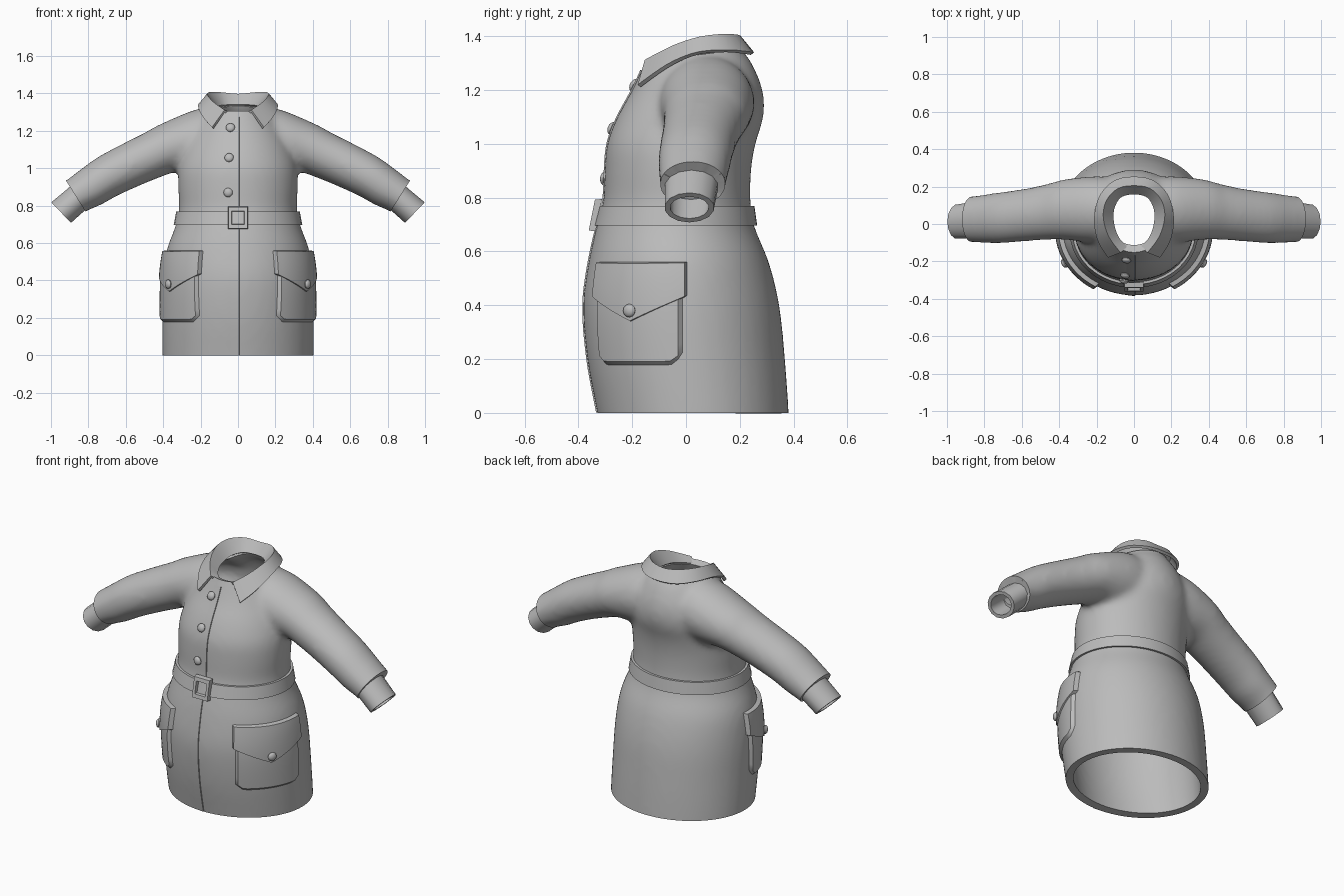
import bpy, bmesh, math
from mathutils import Vector
from mathutils.bvhtree import BVHTree

if "Cube" in bpy.data.objects:
    bpy.data.objects.remove(bpy.data.objects["Cube"])

cloth = bpy.data.materials.new("grey_cloth")
cloth.diffuse_color = (0.5, 0.5, 0.5, 1)
cloth.use_nodes = True
cloth.node_tree.nodes["Principled BSDF"].inputs["Base Color"].default_value = cloth.diffuse_color


def finish(name, bm, angle=35, thickness=0, offset=-1):
    bmesh.ops.recalc_face_normals(bm, faces=bm.faces)
    me = bpy.data.meshes.new(name)
    bm.to_mesh(me)
    bm.free()
    ob = bpy.data.objects.new(name, me)
    bpy.context.collection.objects.link(ob)
    me.materials.append(cloth)
    bpy.ops.object.select_all(action='DESELECT')
    ob.select_set(True)
    bpy.context.view_layer.objects.active = ob
    if thickness:
        m = ob.modifiers.new("thickness", 'SOLIDIFY')
        m.thickness, m.offset = thickness, offset
        bpy.ops.object.modifier_apply(modifier=m.name)
    bpy.ops.object.shade_smooth_by_angle(angle=math.radians(angle))
    return ob


def spline(rows, k=4):
    """Catmull-Rom interpolation between rows of numbers."""
    out = []
    for i in range(len(rows) - 1):
        p = [rows[max(i - 1, 0)], rows[i], rows[i + 1], rows[min(i + 2, len(rows) - 1)]]
        for t in (j / k for j in range(k)):
            out.append(tuple(b + .5 * t * (c - a + t * (2 * a - 5 * b + 4 * c - d + t * (3 * (b - c) + d - a)))
                             for a, b, c, d in zip(*p)))
    return out + [tuple(rows[-1])]


def loft(bm, rows, closed=True, caps=False, wrap=False):
    """Skin rows of points; closed joins each row's ends, wrap joins last row to first."""
    vs = [[bm.verts.new(p) for p in r] for r in rows]
    n = len(rows[0])
    pairs = list(zip(vs, vs[1:])) + ([(vs[-1], vs[0])] if wrap else [])
    for a, b in pairs:
        for i in range(n if closed else n - 1):
            j = (i + 1) % n
            bm.faces.new((a[i], a[j], b[j], b[i]))
    if caps:
        bm.faces.new(vs[0])
        bm.faces.new(vs[-1])


def ring(tx, tz, bx, bz, y0, y1, side=1, n=32, shrink=0.0):
    """Elliptical sleeve section between a top and a bottom point."""
    top, bot = Vector((tx, tz)), Vector((bx, bz))
    c, h = (top + bot) / 2, (top - bot) / 2
    h *= 1 - shrink / h.length
    cy, ry = (y0 + y1) / 2, (y1 - y0) / 2 - shrink
    pts = []
    for i in range(n):
        a = 2 * math.pi * i / n
        p = c + h * math.cos(a)
        pts.append((side * p.x, cy + ry * math.sin(a), p.y))
    return pts


# Coat body: torso and sleeves fused, then opened at hem, neck and wrists
torso = [(-.1, .40, -.31, .385), (0, .405, -.33, .382), (.2, .406, -.367, .368),
         (.4, .402, -.382, .347), (.56, .382, -.362, .308), (.69, .335, -.333, .255),
         (.78, .316, -.308, .24), (.9, .32, -.302, .242), (1.0, .318, -.293, .258),
         (1.1, .295, -.255, .288), (1.2, .25, -.2, .285), (1.3, .19, -.155, .245),
         (1.36, .145, -.135, .205), (1.46, .135, -.125, .195)]
arm = [(0, 1.29, 0, 1.0, -.08, .24), (.18, 1.325, .22, .98, -.1, .255),
       (.40, 1.243, .33, .98, -.085, .24), (.5, 1.19, .42, .95, -.085, .215),
       (.62, 1.13, .53, .905, -.092, .19), (.75, 1.06, .65, .85, -.103, .172),
       (.84, .995, .73, .805, -.103, .16), (.92, .935, .815, .768, -.098, .148),
       (1.0, .88, .9, .708, -.098, .145)]
bm = bmesh.new()
loft(bm, [[(w * math.cos(a), (f + b) / 2 + (b - f) / 2 * math.sin(a), z)
           for a in (2 * math.pi * i / 48 for i in range(48))] for z, w, f, b in spline(torso)], caps=True)
for s in (-1, 1):
    loft(bm, [ring(*r, side=s) for r in spline(arm)], caps=True)
shell = finish("coat_body_source", bm)
m = shell.modifiers.new("fuse", 'REMESH')
m.mode, m.voxel_size = 'VOXEL', 0.018
m = shell.modifiers.new("soften", 'SMOOTH')
m.factor, m.iterations = 0.5, 10
bm = bmesh.new()
bm.from_object(shell, bpy.context.evaluated_depsgraph_get())
bpy.data.objects.remove(shell)


def cut(co, no, keep):
    faces = [f for f in bm.faces if keep(f.calc_center_median())]
    edges = {e for f in faces for e in f.edges}
    verts = {v for f in faces for v in f.verts}
    bmesh.ops.bisect_plane(bm, geom=list(verts) + list(edges) + faces, plane_co=co,
                           plane_no=no, clear_outer=True)


cut((0, 0, 0), (0, 0, -1), lambda c: c.z < .2)
cut((0, 0, 1.325), (0, -.13, 1), lambda c: abs(c.x) < .25 and c.z > 1.1)
for s in (-1, 1):
    cut((s * .868, 0, .852), (s * .167, 0, -.105), lambda c: c.x * s > .6)
tree = BVHTree.FromBMesh(bm)
finish("coat_body", bm, 50, thickness=.042)


def hug(phi, z, off):
    """Point on the coat at angle phi and height z, pushed outward by off."""
    d = Vector((math.cos(phi), math.sin(phi), 0))
    hit = tree.ray_cast(Vector((0, 0, z)) + d * .6, -d)[0]
    return hit + d * off


def front(x, z, off):
    """Point and normal on the coat front, pushed outward by off."""
    hit, no = tree.ray_cast(Vector((x, -2, z)), Vector((0, 1, 0)))[:2]
    no = no if no.y < 0 else -no
    return hit + no * off, no


# Cuffs
for s, side in ((-1, "left"), (1, "right")):
    a = (.87, .925, .785, .805, -.08, .125)
    b = (.998, .818, .893, .708, -.08, .105)
    bm = bmesh.new()
    loft(bm, [ring(*a, side=s, n=14), ring(*b, side=s, n=14),
              ring(*b, side=s, n=14, shrink=.02), ring(*a, side=s, n=14, shrink=.02)], wrap=True)
    finish(side + "_cuff", bm)

# Belt
bm = bmesh.new()
loft(bm, [[hug(2 * math.pi * i / 48, z, o) for i in range(48)]
          for z, o in ((.697, -.01), (.697, .012), (.768, .014), (.768, -.01))], wrap=True)
finish("belt", bm)

# Buckle: tilted square frame
y0 = front(0, .735, .016)[0].y


def square(w, h, y):
    return [(sx * w, y + .2 * sz * h, .735 + sz * h)
            for sx, sz in ((-1, -1), (1, -1), (1, 1), (-1, 1))]


bm = bmesh.new()
loft(bm, [square(.053, .06, y0 + .01), square(.05, .057, y0 - .016),
          square(.034, .036, y0 - .016), square(.031, .033, y0 + .01)], wrap=True)
finish("buckle", bm, 20)

# Front placket edge
bm = bmesh.new()
rows = []
for i in range(64):
    z = .002 + 1.27 * i / 63
    rows.append([front(x, z, o)[0] for x, o in ((-.06, -.003), (-.03, .002), (.006, .005), (.009, -.006))])
loft(bm, rows, closed=False)
finish("front_placket", bm)


# Buttons
def button(name, co, no):
    bm = bmesh.new()
    bmesh.ops.create_uvsphere(bm, u_segments=12, v_segments=8, radius=.025)
    bmesh.ops.scale(bm, vec=(1, 1, .6), verts=bm.verts)
    ob = finish(name, bm)
    ob.location = co
    ob.rotation_euler = no.to_track_quat('Z', 'Y').to_euler()


for k, (x, z) in enumerate(((-.04, 1.215), (-.047, 1.055), (-.052, .87))):
    button("front_button_%d" % (k + 1), *front(x, z, .006))


# Patch pockets with pointed flaps
MID = math.radians(-29.5)


def patch(name, s, half, lo, hi, thick, bevel):
    def steps(n):
        return [0, bevel] + [bevel + (1 - 2 * bevel) * i / n for i in range(1, n)] + [1 - bevel, 1]
    us, vs = steps(14), steps(8)
    rows = []
    for v in vs:
        row = []
        for u in us:
            x = (2 * u - 1) * half
            a, b = lo(abs(x)), hi(abs(x))
            edge = u in (0, 1) or v in (0, 1)
            p = hug(MID + x / .39, a + (b - a) * v, -.008 if edge else thick)
            row.append((s * p.x, p.y, p.z))
        rows.append(row)
    bm = bmesh.new()
    loft(bm, rows, closed=False)
    finish(name, bm, 30)


for s, side in ((-1, "left"), (1, "right")):
    patch(side + "_pocket", s, .196, lambda x: .17 + max(0, x - .145) * .8, lambda x: .53, .016, .06)
    patch(side + "_pocket_flap", s, .208, lambda x: .335 + x * .48, lambda x: .562, .024, .03)
    p = hug(MID, .38, .028)
    button(side + "_pocket_button", (s * p.x, p.y, p.z),
           Vector((s * math.cos(MID), math.sin(MID), 0)))

# Collar: stand, fold and pointed leaf, mirrored about the centre back
stand = [(0, .165, 1.335), (.07, .15, 1.335), (.106, .1, 1.33), (.116, .04, 1.32),
         (.105, -.03, 1.31), (.078, -.085, 1.295), (.035, -.125, 1.285)]
fold = [(0, .205, 1.39), (.085, .19, 1.398), (.145, .13, 1.4), (.165, .05, 1.39),
        (.15, -.03, 1.365), (.12, -.09, 1.337), (.072, -.15, 1.305)]
leaf = [(0, .247, 1.335), (.10, .228, 1.338), (.175, .155, 1.345), (.206, .05, 1.338),
        (.202, -.04, 1.305), (.178, -.11, 1.262), (.135, -.174, 1.215)]
bm = bmesh.new()
loft(bm, [spline([(-x, y, z) for x, y, z in reversed(r[1:])] + r, 3) for r in (stand, fold, leaf)],
     closed=False)
finish("collar", bm, 40, thickness=.016, offset=0)
